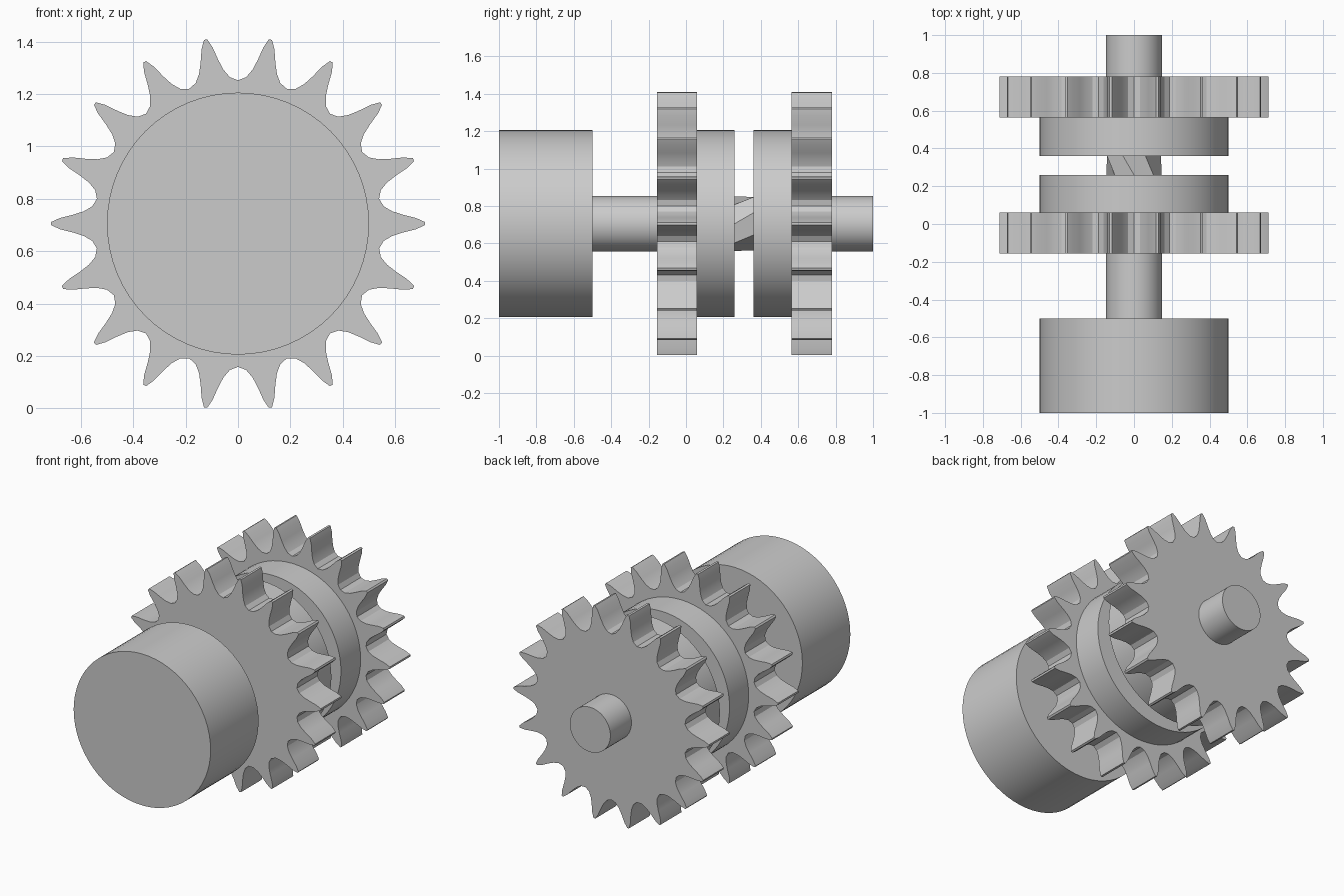
import bpy
import bmesh
from math import radians, sin, cos, tau

default_cube = bpy.data.objects.get("Cube")
if default_cube:
    bpy.data.objects.remove(default_cube, do_unlink=True)

AXIS_HEIGHT = 0.705
TEETH = 18

steel = bpy.data.materials.new("plain_grey_steel")
steel.use_nodes = True
GREY = (0.6, 0.6, 0.6, 1)
steel.diffuse_color = GREY
steel.node_tree.nodes["Principled BSDF"].inputs["Base Color"].default_value = GREY


def loft(name, front, back, y0, y1):
    """Closed solid along y between two (radius, angle) outlines."""
    bm = bmesh.new()
    rings = [[bm.verts.new((r * cos(a), y, AXIS_HEIGHT + r * sin(a))) for r, a in outline]
             for outline, y in ((front, y0), (back, y1))]
    n = len(front)
    for i in range(n):
        j = (i + 1) % n
        bm.faces.new((rings[0][i], rings[0][j], rings[1][j], rings[1][i]))
    bm.faces.new(rings[0])
    bm.faces.new(rings[1])
    bmesh.ops.recalc_face_normals(bm, faces=bm.faces)
    mesh = bpy.data.meshes.new(name)
    bm.to_mesh(mesh)
    bm.free()
    obj = bpy.data.objects.new(name, mesh)
    bpy.context.collection.objects.link(obj)
    mesh.materials.append(steel)
    return obj


def circle(radius, sides, turn=0.0):
    return [(radius, tau * i / sides + turn) for i in range(sides)]


def gear_outline():
    # half of one tooth, tip to root: (radius, degrees from the tooth centre)
    half = [(0.713, 0.5), (0.68, 1.8), (0.63, 3.1), (0.59, 4.6), (0.56, 6.8)]
    tooth = [(r, -d) for r, d in reversed(half)] + half + [(0.547, 10)]
    return [(r, radians(d) + tau * k / TEETH) for k in range(TEETH) for r, d in tooth]


def cylinder(name, radius, y0, y1, sides=64):
    ring = circle(radius, sides)
    return loft(name, ring, ring, y0, y1)


teeth = gear_outline()
parts = [
    cylinder("front_drum", 0.5, -1.0, -0.5),
    cylinder("front_shaft", 0.148, -0.5, -0.155),
    loft("front_gear", teeth, teeth, -0.155, 0.06),
    cylinder("front_hub", 0.5, 0.06, 0.26),
    cylinder("rear_hub", 0.5, 0.36, 0.565),
    loft("rear_gear", teeth, teeth, 0.565, 0.78),
    cylinder("rear_shaft", 0.148, 0.78, 1.0),
]

# coarse, slightly twisted neck joining the hubs
neck = loft("middle_neck", circle(0.145, 8), circle(0.155, 8, radians(22)), 0.26, 0.36)

# smooth round walls, crisp rims and tooth edges
bpy.ops.object.select_all(action='DESELECT')
for part in parts:
    part.select_set(True)
bpy.context.view_layer.objects.active = parts[0]
bpy.ops.object.shade_smooth_by_angle(angle=radians(25))
